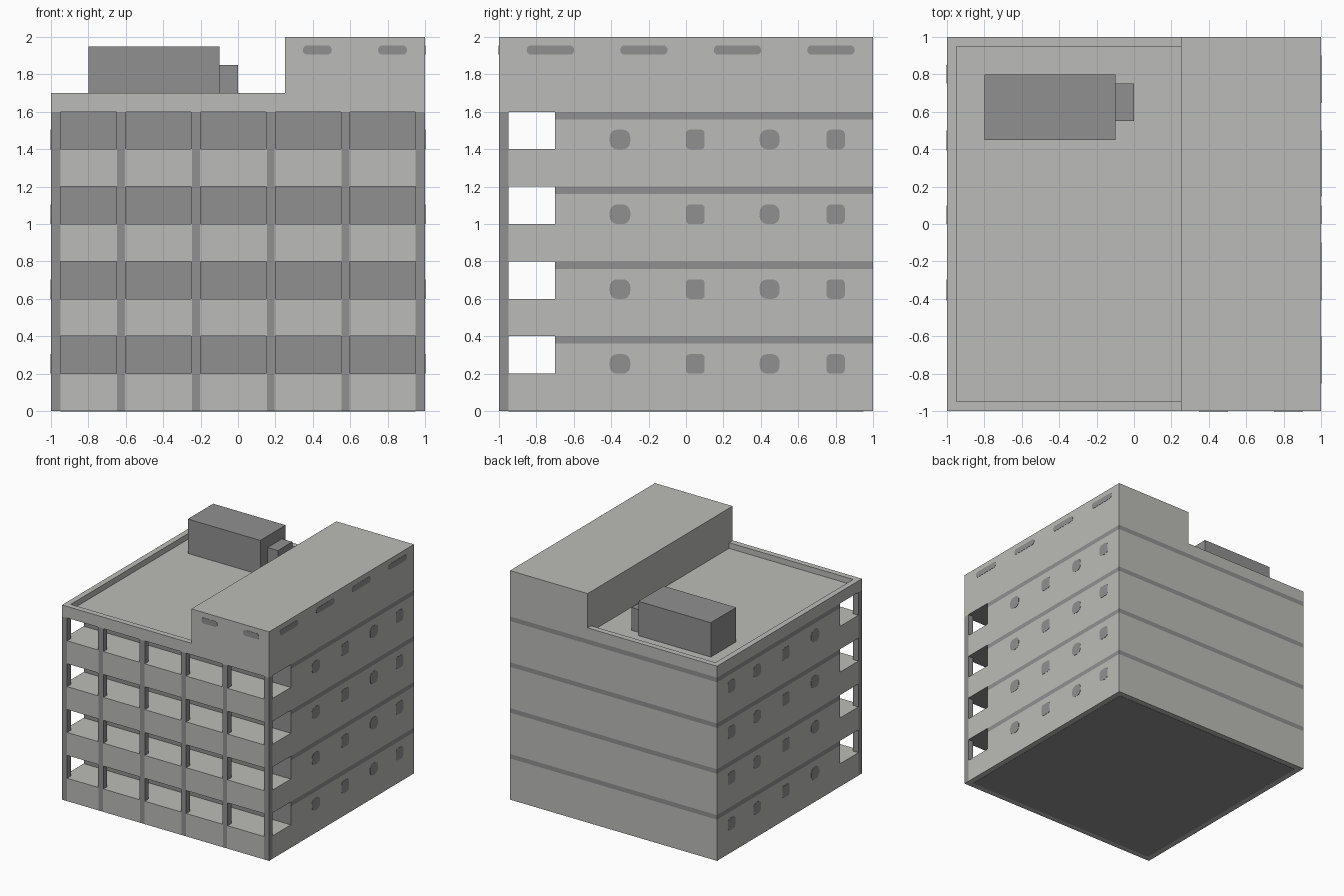
import bpy, bmesh, math
from mathutils import Vector

cube = bpy.data.objects.get("Cube")
if cube:
    bpy.data.objects.remove(cube, do_unlink=True)


def material(name, colour):
    m = bpy.data.materials.new(name)
    m.use_nodes = True
    m.diffuse_color = colour
    m.node_tree.nodes["Principled BSDF"].inputs["Base Color"].default_value = colour
    return m


MATS = [material("light concrete", (0.50, 0.50, 0.48, 1)),
        material("dark grey", (0.28, 0.28, 0.28, 1))]
LIGHT, DARK = 0, 1


def finish(name, bm):
    me = bpy.data.meshes.new(name)
    bmesh.ops.recalc_face_normals(bm, faces=bm.faces)
    bm.to_mesh(me)
    bm.free()
    for m in MATS:
        me.materials.append(m)
    ob = bpy.data.objects.new(name, me)
    bpy.context.collection.objects.link(ob)
    return ob


def box(name, lo, hi, mat=LIGHT, cuts=(), rule=None):
    """Box from corner to corner; cuts are (axis, position), rule picks a material per face."""
    bm = bmesh.new()
    bmesh.ops.create_cube(bm, size=1)
    for v in bm.verts:
        v.co = Vector([lo[i] + (v.co[i] + 0.5) * (hi[i] - lo[i]) for i in range(3)])
    for axis, pos in cuts:
        co, no = Vector(), Vector()
        co[axis], no[axis] = pos, 1
        bmesh.ops.bisect_plane(bm, geom=bm.verts[:] + bm.edges[:] + bm.faces[:],
                               plane_co=co, plane_no=no)
    bm.normal_update()
    for f in bm.faces:
        f.material_index = rule(f.calc_center_median(), f.normal) if rule else mat
    return finish(name, bm)


def rounded_plate(name, centre, w, h, r, normal):
    """Thin rounded-rectangle window lying on an outer wall."""
    bm = bmesh.new()
    pts = []
    for k, (sx, sy) in enumerate([(1, 1), (-1, 1), (-1, -1), (1, -1)]):
        for i in range(5):
            a = (k + i / 4) * math.pi / 2
            pts.append((sx * (w / 2 - r) + r * math.cos(a), sy * (h / 2 - r) + r * math.sin(a)))
    n = Vector(normal)
    across = Vector((0, 0, 1)).cross(n)
    base = Vector(centre) - n * 0.002
    face = bm.faces.new([bm.verts.new(base + across * u + Vector((0, 0, v))) for u, v in pts])
    ext = bmesh.ops.extrude_face_region(bm, geom=[face])
    bmesh.ops.translate(bm, vec=n * 0.004,
                        verts=[g for g in ext["geom"] if isinstance(g, bmesh.types.BMVert)])
    bmesh.ops.remove_doubles(bm, verts=bm.verts, dist=1e-5)
    for f in bm.faces:
        f.material_index = DARK
    return finish(name, bm)


FLOORS = [0.0, 0.4, 0.8, 1.2]
INNER_COLUMNS = [-0.625, -0.225, 0.175, 0.575]


# Main block: dark balcony wall in front, dark bands on the other sides
def block_rule(c, n):
    if n.y < -0.5:
        return DARK
    return DARK if abs(n.z) < 0.5 and c.z % 0.4 > 0.36 else LIGHT


box("main_block", (-1, -0.7, 0), (1, 1, 1.6), rule=block_rule,
    cuts=[(2, z + d) for z in FLOORS for d in (0.36, 0.4) if z + d < 1.59])


# Balconies: dark column stripes on the parapet, dark ceilings underneath
def balcony_rule(c, n):
    if n.z < -0.5:
        return DARK if c.z > 0.1 else LIGHT
    if n.y < -0.5:
        return DARK if abs(c.x) > 0.95 or min(abs(c.x - x) for x in INNER_COLUMNS) < 0.01 else LIGHT
    return DARK if abs(n.x) > 0.5 and c.y < -0.95 else LIGHT


stripes = [(0, x + s * 0.021) for x in INNER_COLUMNS for s in (-1, 1)]
for i, z in enumerate(FLOORS, 1):
    box(f"balcony_{i}", (-1, -1, z), (1, -0.7, z + 0.2), rule=balcony_rule,
        cuts=stripes + [(0, -0.95), (0, 0.95), (1, -0.95)])
    for j, x in enumerate([-0.975] + INNER_COLUMNS + [0.975], 1):
        box(f"column_{i}_{j}", (x - 0.025, -1, z + 0.2), (x + 0.025, -0.95, z + 0.4), DARK)

# Roof slab, parapet and raised roof wing
box("roof_slab", (-1, -1, 1.6), (1, 1, 1.65), rule=lambda c, n: DARK if n.z < -0.5 else LIGHT)
box("parapet_side", (-1, -1, 1.65), (-0.95, 1, 1.7))
box("parapet_front", (-0.95, -1, 1.65), (0.25, -0.95, 1.7))
box("parapet_back", (-0.95, 0.95, 1.65), (0.25, 1, 1.7))
box("raised_wing", (0.25, -1, 1.65), (1, 1, 2))

# Rooftop plant room with its small annex
box("plant_room", (-0.8, 0.45, 1.65), (-0.1, 0.8, 1.95), DARK)
box("plant_annex", (-0.1, 0.55, 1.65), (0, 0.75, 1.85), DARK)

# Dark underside with a light rim
box("base_plate", (-0.95, -0.95, -0.002), (0.95, 0.95, 0.004), DARK)

# Side windows, alternating rounder and squarer
for side, label in ((1, "left"), (-1, "right")):
    for i, z in enumerate(FLOORS, 1):
        for j, (y, w, r) in enumerate([(-0.353, 0.11, 0.04), (0.05, 0.1, 0.02),
                                       (0.447, 0.106, 0.04), (0.8, 0.1, 0.025)], 1):
            rounded_plate(f"{label}_window_{i}_{j}", (side, y, z + 0.252), w, 0.105, r, (side, 0, 0))

# Slot windows on the raised wing
for j, y in enumerate((-0.725, -0.225, 0.275, 0.775), 1):
    rounded_plate(f"wing_side_slot_{j}", (1, y, 1.93), 0.254, 0.05, 0.024, (1, 0, 0))
for j, x in enumerate((0.424, 0.826), 1):
    rounded_plate(f"wing_front_slot_{j}", (x, -1, 1.93), 0.155, 0.05, 0.024, (0, -1, 0))
